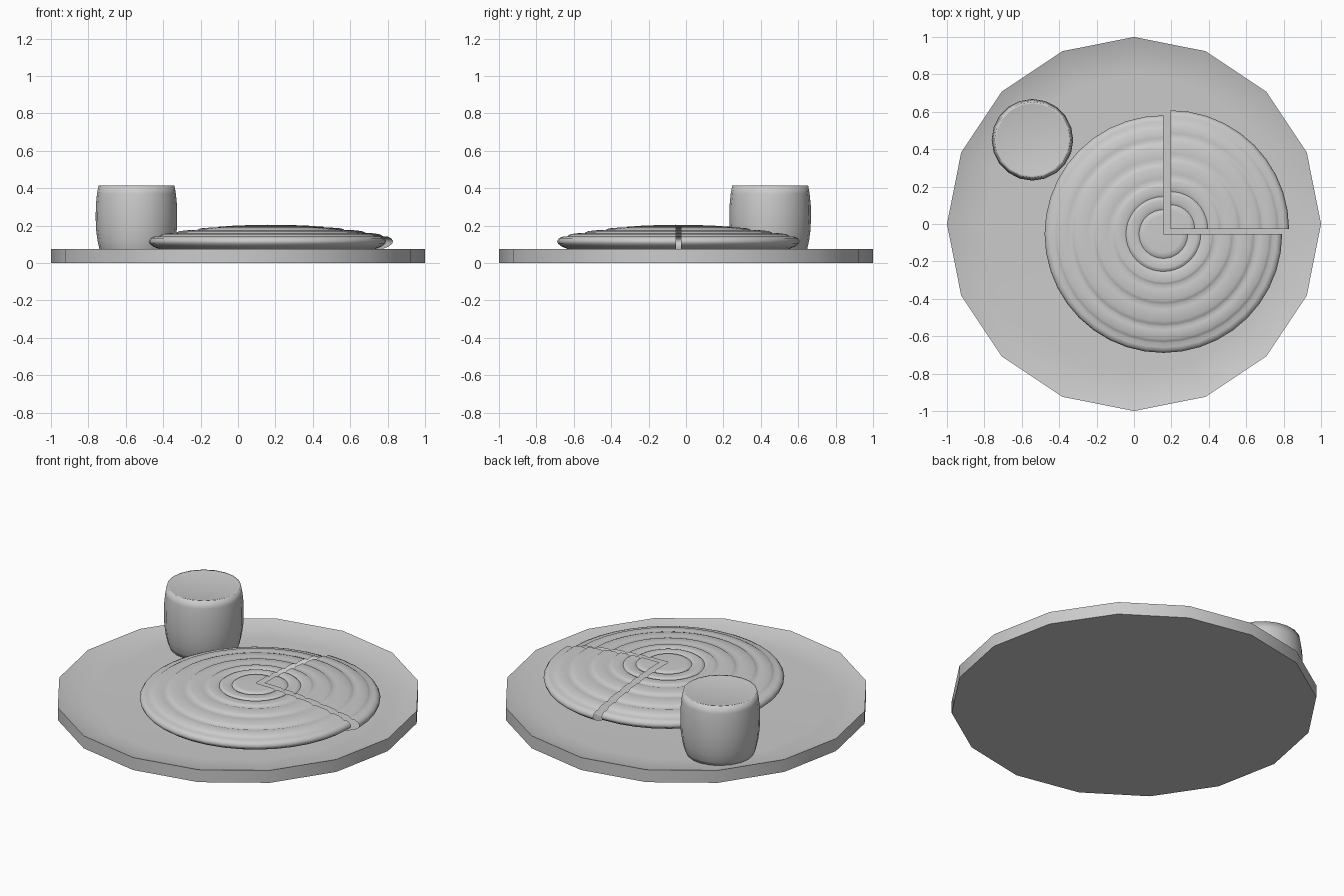
import bpy, bmesh
from math import cos, sin, radians

if "Cube" in bpy.data.objects:
    bpy.data.objects.remove(bpy.data.objects["Cube"])


def finish(bm, name, loc, angle):
    bmesh.ops.recalc_face_normals(bm, faces=bm.faces)
    me = bpy.data.meshes.new(name)
    bm.to_mesh(me)
    bm.free()
    ob = bpy.data.objects.new(name, me)
    bpy.context.collection.objects.link(ob)
    ob.location = loc
    bpy.ops.object.select_all(action='DESELECT')
    ob.select_set(True)
    bpy.context.view_layer.objects.active = ob
    bpy.ops.object.shade_smooth_by_angle(angle=radians(angle))
    return ob


def revolve(name, profile, loc, start=0, end=360, steps=32, angle=35):
    """Turn an (r, z) profile about z; partial turns stay open at the cuts."""
    bm = bmesh.new()
    full = end - start == 360
    axis = {i: bm.verts.new((0, 0, z)) for i, (r, z) in enumerate(profile) if r == 0}
    cols = []
    for k in range(steps if full else steps + 1):
        a = radians(start + (end - start) * k / steps)
        cols.append([axis[i] if r == 0 else bm.verts.new((r * cos(a), r * sin(a), z))
                     for i, (r, z) in enumerate(profile)])
    for k in range(steps):
        a, b = cols[k], cols[(k + 1) % len(cols)]
        for i in range(len(profile) - 1):
            bm.faces.new(list(dict.fromkeys([a[i], a[i + 1], b[i + 1], b[i]])))
    return finish(bm, name, loc, angle)


# Sixteen-sided serving board with a shallow dished top
revolve("board", [(0, 0), (1, 0), (1, 0.075), (0.92, 0.05), (0.8, 0.045), (0, 0.045)],
        (0, 0, 0), steps=16)

# Barrel-shaped cup, filled almost to the brim
revolve("cup", [(0, 0.045), (0.185, 0.045), (0.197, 0.07), (0.208, 0.12), (0.216, 0.18),
                (0.218, 0.24), (0.217, 0.31), (0.211, 0.37), (0.203, 0.415),
                (0.192, 0.412), (0, 0.412)],
        (-0.543, 0.45, 0), steps=20, angle=100)

# Ringed domed round: low swells separated by shallow grooves, an open shell
def dome(r):
    return 0.205 - 0.058 * (r / 0.59) ** 2

rings = [0.13, 0.2, 0.275, 0.38, 0.495, 0.585]
crust = [(0, dome(0))]
inner = 0.0
for r in rings:
    w = r - inner
    if inner:
        crust.append((inner + 0.2 * w, dome(inner + 0.2 * w)))
    crust.append((inner + 0.75 * w, dome(inner + 0.6 * w)))
    crust.append((r - 0.012, dome(r) + 0.001))
    crust.append((r, dome(r) - 0.008))
    inner = r
crust += [(0.605, 0.142), (0.625, 0.133), (0.635, 0.118), (0.63, 0.103),
          (0.61, 0.088), (0.57, 0.072), (0.48, 0.045)]

# Three quarters left whole, one quarter slid outward
revolve("round_main", crust, (0.157, -0.054, 0), 90, 360, 30, 60)
revolve("round_slice", crust, (0.194, -0.027, 0), 0, 90, 10, 60)
